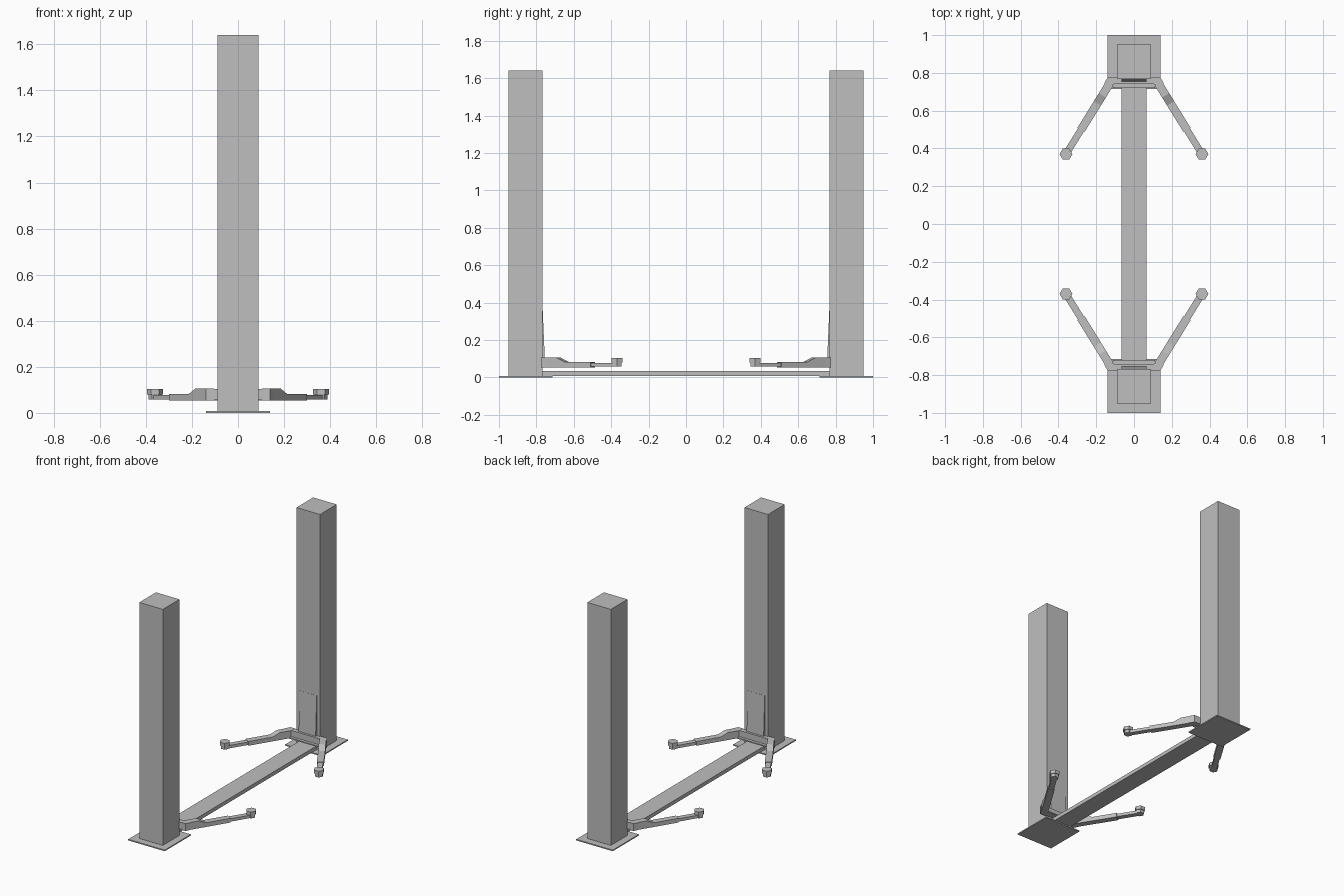
import bpy
import bmesh
from mathutils import Matrix, Vector

cube = bpy.data.objects.get("Cube")
if cube:
    bpy.data.objects.remove(cube, do_unlink=True)

grey = bpy.data.materials.new("light_grey_steel")
grey.use_nodes = True
COLOUR = (0.52, 0.52, 0.52, 1)
grey.diffuse_color = COLOUR
grey.node_tree.nodes["Principled BSDF"].inputs["Base Color"].default_value = COLOUR


def finish(name, bm):
    bmesh.ops.recalc_face_normals(bm, faces=bm.faces)
    mesh = bpy.data.meshes.new(name)
    bm.to_mesh(mesh)
    bm.free()
    mesh.materials.append(grey)
    obj = bpy.data.objects.new(name, mesh)
    bpy.context.collection.objects.link(obj)
    return obj


def prism(name, points, depth, place=lambda p: p):
    """Extrude a closed outline by a depth vector, then place every vertex."""
    bm = bmesh.new()
    face = bm.faces.new([bm.verts.new(p) for p in points])
    new = bmesh.ops.extrude_face_region(bm, geom=[face], use_keep_orig=True)["geom"]
    moved = [v for v in new if isinstance(v, bmesh.types.BMVert)]
    bmesh.ops.translate(bm, verts=moved, vec=depth)
    for v in bm.verts:
        v.co = place(v.co.copy())
    return finish(name, bm)


def box(name, x, y0, y1, z0, z1, side=1):
    outline = [(-x, y0 * side, z0), (x, y0 * side, z0),
               (x, y1 * side, z0), (-x, y1 * side, z0)]
    return prism(name, outline, (0, 0, z1 - z0))


# Floor channel joining the posts
box("floor_channel", 0.065, -0.768, 0.768, 0.008, 0.034)

# Arm frame: runs from the carriage corner to the lifting pad
start, end = Vector((0.128, 0.745, 0)), Vector((0.36, 0.37, 0))
along = (end - start).normalized()
across = Vector((-along.y, along.x, 0))
reach = (end - start).length

for side, label in ((-1, "front"), (1, "back")):
    box(label + "_base_plate", 0.14, 0.715, 1.0, 0, 0.008, side)
    box(label + "_post", 0.09, 0.768, 0.95, 0.008, 1.64, side)
    # Carriage with its lower ledge and sloped back plate
    box(label + "_carriage", 0.115, 0.74, 0.775, 0.056, 0.104, side)
    box(label + "_carriage_ledge", 0.11, 0.72, 0.742, 0.054, 0.062, side)
    prism(label + "_back_plate",
          [(-0.065, side * y, z) for y, z in
           ((0.775, 0.06), (0.755, 0.06), (0.755, 0.1), (0.767, 0.38), (0.775, 0.38))],
          (0.13, 0, 0))

    for mirror, hand in ((1, "left"), (-1, "right")):
        name = f"{label}_{hand}_"

        def mirrored(p):
            return Vector((p.x * mirror, p.y * side, p.z))

        def on_arm(p):
            return mirrored(start + along * p.x + across * p.y + Vector((0, 0, p.z)))

        # Mitred elbow at the carriage corner
        prism(name + "elbow",
              [(0.105, 0.738, 0.054), (0.11, 0.738, 0.054), (0.12, 0.72, 0.054),
               (0.158, 0.744, 0.054), (0.14, 0.775, 0.054), (0.105, 0.775, 0.054)],
              (0, 0, 0.051), mirrored)
        # Outer arm stepping down, and the slimmer sliding arm
        prism(name + "outer_arm",
              [(s, -0.022, z) for s, z in
               ((0, 0.054), (0.29, 0.054), (0.29, 0.083), (0.125, 0.083),
                (0.075, 0.105), (0, 0.105))],
              (0, 0.044, 0), on_arm)
        prism(name + "sliding_arm",
              [(s, -0.018, z) for s, z in
               ((0.25, 0.058), (reach, 0.058), (reach, 0.078), (0.25, 0.078))],
              (0, 0.036, 0), on_arm)
        # Hexagonal lifting pad on a short foot
        for part, radius, low, high in (("pad_foot", 0.028, 0.058, 0.08),
                                        ("lifting_pad", 0.034, 0.08, 0.104)):
            bm = bmesh.new()
            bmesh.ops.create_cone(
                bm, cap_ends=True, segments=6, radius1=radius, radius2=radius,
                depth=high - low,
                matrix=Matrix.Translation((end.x * mirror, end.y * side, (low + high) / 2))
                @ Matrix.Rotation(0.5236, 4, "Z"))
            finish(name + part, bm)
